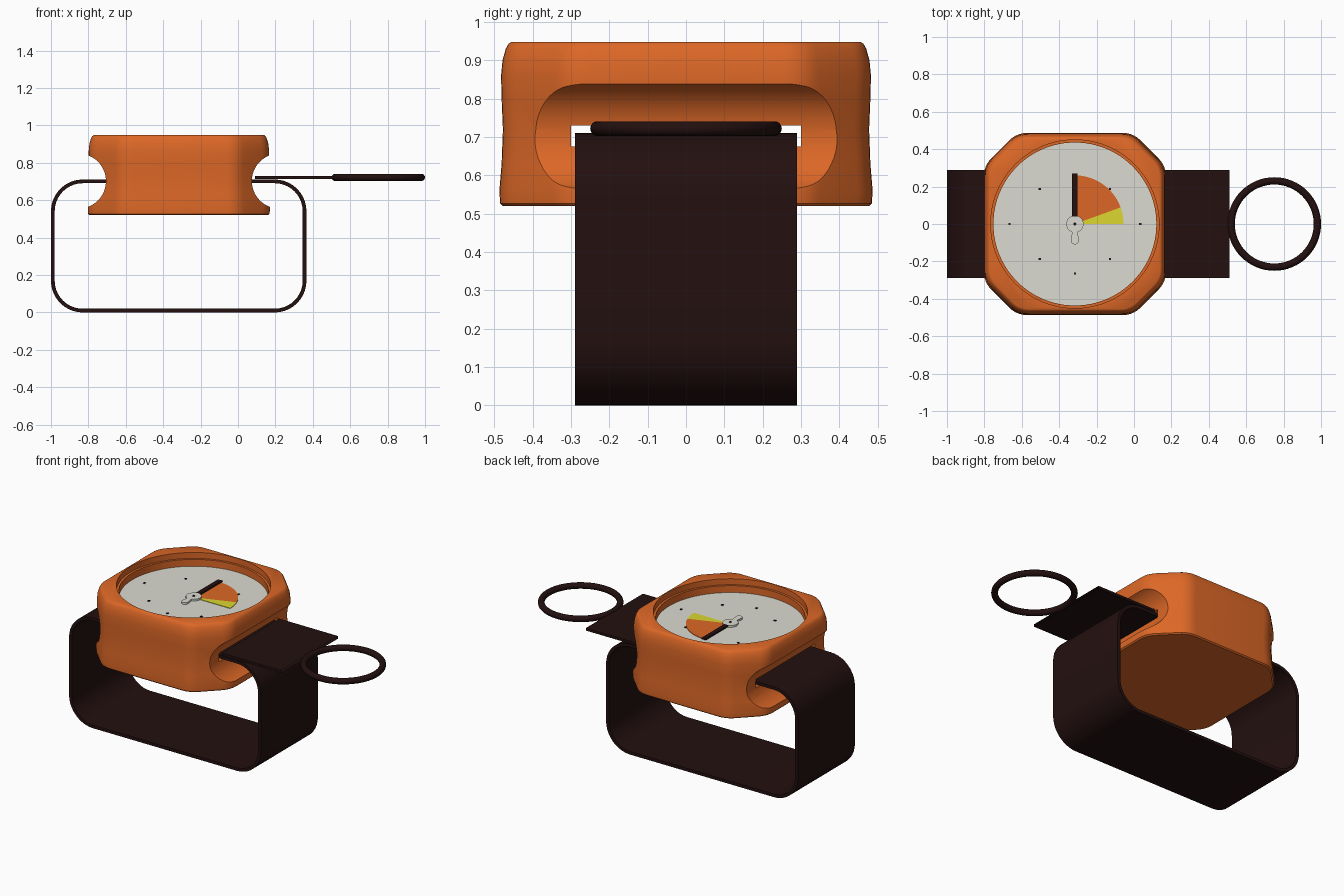
import bpy, bmesh
from math import sin, cos, pi, sqrt, radians

if "Cube" in bpy.data.objects:
    bpy.data.objects.remove(bpy.data.objects["Cube"], do_unlink=True)

CX = -0.316      # case centre
DIAL_Z = 0.866   # top of the dial


def material(name, r, g, b):
    m = bpy.data.materials.new(name)
    m.use_nodes = True
    m.diffuse_color = (r, g, b, 1)
    bsdf = next(n for n in m.node_tree.nodes if n.type == 'BSDF_PRINCIPLED')
    bsdf.inputs["Base Color"].default_value = (r, g, b, 1)
    bsdf.inputs["Roughness"].default_value = 0.6
    return m


ORANGE = material("orange", 0.72, 0.137, 0.02)
DARK = material("dark_brown", 0.017, 0.005, 0.005)
GREY = material("pale_grey", 0.71, 0.71, 0.64)
YELLOW = material("yellow", 0.72, 0.68, 0.03)


def loft(name, rings, mat, caps=True, loop=False):
    """Skin a list of equal point rings into one mesh."""
    bm = bmesh.new()
    vs = [[bm.verts.new(p) for p in ring] for ring in rings]
    n = len(vs[0])
    pairs = list(zip(vs, vs[1:])) + ([(vs[-1], vs[0])] if loop else [])
    for a, b in pairs:
        for i in range(n):
            j = (i + 1) % n
            bm.faces.new((a[i], a[j], b[j], b[i]))
    if caps and not loop:
        bm.faces.new(vs[0][::-1])
        bm.faces.new(vs[-1])
    if caps or loop:
        bmesh.ops.recalc_face_normals(bm, faces=bm.faces)
    me = bpy.data.meshes.new(name)
    bm.to_mesh(me)
    bm.free()
    me.materials.append(mat)
    ob = bpy.data.objects.new(name, me)
    bpy.context.collection.objects.link(ob)
    return ob


def plate(name, pts, z0, z1, mat):
    return loft(name, [[(x, y, z) for x, y in pts] for z in (z0, z1)], mat)


def arc(r, a0, a1, n, x=CX, y=0.0):
    return [(x + r * cos(radians(a0 + (a1 - a0) * i / n)),
             y + r * sin(radians(a0 + (a1 - a0) * i / n))) for i in range(n + 1)]


def disc(r, n=64, x=CX, y=0.0):
    return arc(r, 0, 360, n, x, y)[:-1]


def box(x0, x1, y0, y1):
    return [(x0, y0), (x1, y0), (x1, y1), (x0, y1)]


def smooth(ob, angle=35):
    bpy.ops.object.select_all(action='DESELECT')
    ob.select_set(True)
    bpy.context.view_layer.objects.active = ob
    bpy.ops.object.shade_smooth_by_angle(angle=radians(angle))


def cut(ob, cutter):
    """Boolean the cutter away and drop it."""
    m = ob.modifiers.new("cut", 'BOOLEAN')
    m.object = cutter
    m.solver = 'EXACT'
    cutter.hide_render = True
    bpy.ops.object.select_all(action='DESELECT')
    ob.select_set(True)
    bpy.context.view_layer.objects.active = ob
    bpy.ops.object.modifier_apply(modifier=m.name)
    bpy.data.objects.remove(cutter, do_unlink=True)


# Case: rounded octagon lofted with a slight waist
def case_outline(flat, diag, r):
    a, b = flat - r, (diag - r) * sqrt(2) - (flat - r)
    pts = []
    for k in range(4):
        c, s = cos(k * pi / 2), sin(k * pi / 2)
        for px, py, start in ((a, b, 0), (b, a, 45)):
            pts += [(c * x - s * y, s * x + c * y)
                    for x, y in arc(r, start, start + 45, 5, px, py)]
    return pts


outline = case_outline(0.485, 0.562, 0.13)
profile = [(0.52, 0.985), (0.527, 1.0), (0.56, 1.004), (0.63, 0.992), (0.72, 0.985),
           (0.8, 0.992), (0.86, 0.995), (0.9, 0.987), (0.93, 0.97), (0.943, 0.955),
           (0.948, 0.94)]
case = loft("case", [[(CX + x * s, y * s, z) for x, y in outline] for z, s in profile],
            ORANGE)

# Side grooves, strap slot and stepped dial recess
for side in (-1, 1):
    gx = CX + side * 0.537
    circle = disc(0.147, 48, gx, 0.7025)
    cut(case, loft("groove_cutter", [[(x, y, z) for x, z in circle] for y in (-0.7, 0.7)],
                   ORANGE))
cut(case, plate("slot_cutter", box(-1.2, 0.6, -0.3, 0.3), 0.675, 0.73, ORANGE))
cut(case, plate("rim_cutter", disc(0.45, 96), 0.91, 1.1, ORANGE))
cut(case, plate("recess_cutter", disc(0.436, 96), 0.86, 1.1, ORANGE))
smooth(case)

# Strap: a rounded loop running through the slot
X0, X1, Z1, R, T = -1.0, 0.366, 0.711, 0.17, 0.02
corners = [(X1 - R, Z1 - R, 0), (X0 + R, Z1 - R, 90), (X0 + R, R, 180), (X1 - R, R, 270)]
sections = []
for cx, cz, start in corners:
    for i in range(11):
        a = radians(start + 9 * i)
        sections.append([(cx + r * cos(a), y, cz + r * sin(a))
                         for r, y in ((R, -0.29), (R, 0.29), (R - T, 0.29), (R - T, -0.29))])
smooth(loft("strap", sections, DARK, loop=True))

# Strap end: a flat sleeve, open at both ends
loft("strap_sleeve", [[(x, -0.29, 0.714), (x, 0.29, 0.714), (x, 0.29, 0.73), (x, -0.29, 0.73)]
                      for x in (0.51, 0.09)], DARK, caps=False)

# Buckle ring
bpy.ops.mesh.primitive_torus_add(location=(0.75, 0, 0.722), major_radius=0.2305,
                                 minor_radius=0.0195, major_segments=64, minor_segments=14)
ring = bpy.context.object
ring.name = "buckle_ring"
ring.data.materials.append(DARK)
smooth(ring, 60)

# Dial and its painted sectors
plate("dial", disc(0.4355, 96), 0.858, DIAL_Z, GREY)
for name, a0, a1, mat in (("orange_sector", 20, 90, ORANGE), ("yellow_sector", 0, 20, YELLOW)):
    plate(name, [(CX, 0)] + arc(0.26, a0, a1, 20), DIAL_Z, DIAL_Z + 0.003, mat)

# Hour marks
for i in range(8):
    a = i * pi / 4
    r = 0.35 if i in (0, 4) else 0.265
    x, y = CX + r * cos(a), r * sin(a)
    if i != 2:
        plate("hour_mark", box(x - 0.006, x + 0.006, y - 0.006, y + 0.006),
              DIAL_Z, DIAL_Z + 0.004, DARK)

# Hand with hub, rounded tail and pin
plate("hand", box(CX - 0.015, CX + 0.015, 0.04, 0.27), DIAL_Z + 0.003, DIAL_Z + 0.012, DARK)
plate("hand_hub", disc(0.046, 32), DIAL_Z, DIAL_Z + 0.012, GREY)
tail = [(CX + 0.014, -0.035)] + arc(0.021, 0, -180, 12, CX, -0.088) + [(CX - 0.014, -0.035)]
plate("hand_tail", tail, DIAL_Z, DIAL_Z + 0.012, GREY)
plate("hand_pin", disc(0.008, 12), DIAL_Z, DIAL_Z + 0.016, DARK)
